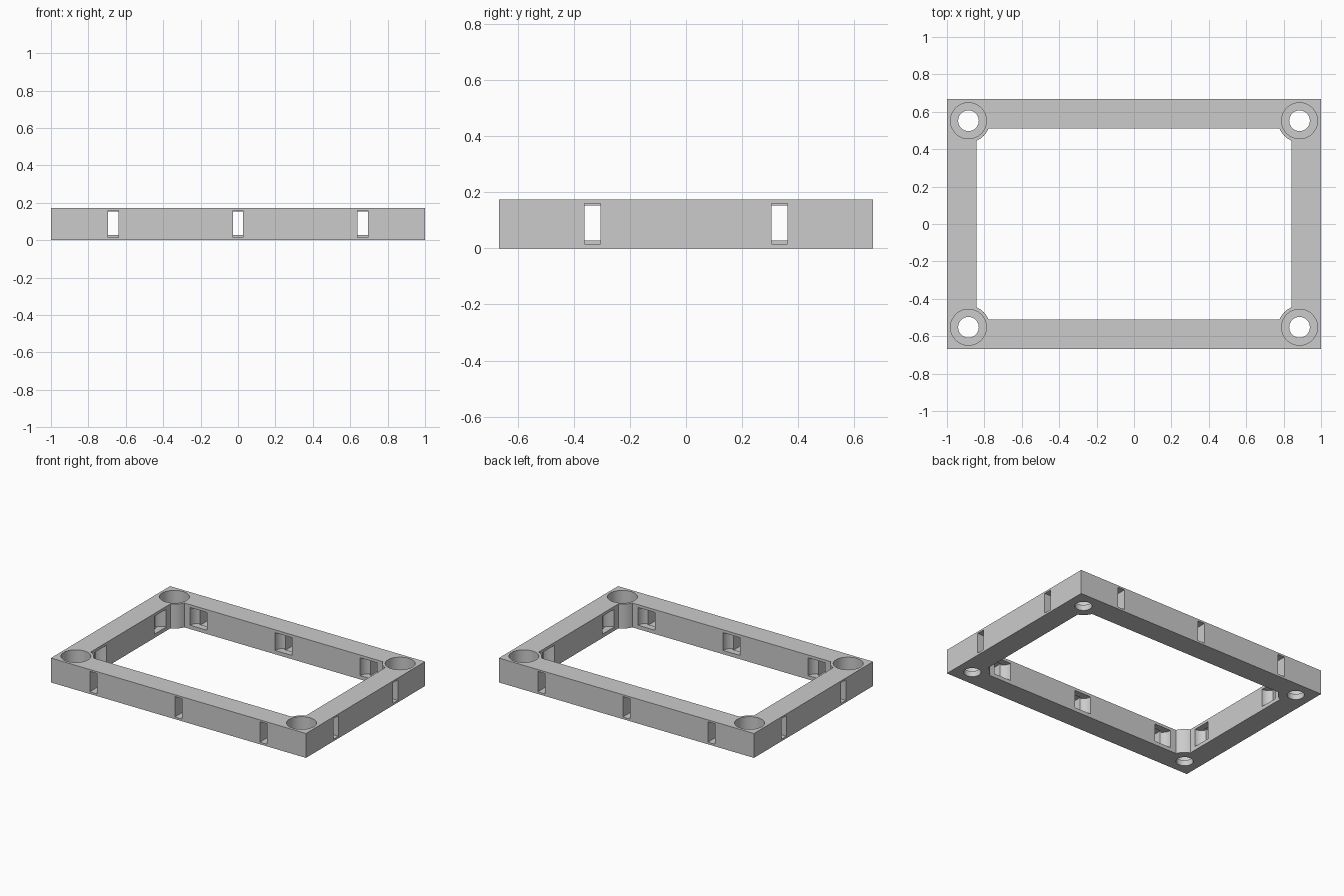
import bpy
from math import pi

old = bpy.data.objects.get("Cube")
if old:
    bpy.data.objects.remove(old, do_unlink=True)

X, Y, H = 1.0, 0.667, 0.173      # outer half sizes and height
WALL = 0.157
PEG_X, PEG_Y = 0.885, 0.552      # corner hole centres

grey = bpy.data.materials.new("light_grey")
grey.use_nodes = True
grey.diffuse_color = (0.6, 0.6, 0.6, 1)
grey.node_tree.nodes["Principled BSDF"].inputs["Base Color"].default_value = (0.6, 0.6, 0.6, 1)


def box(name, x, y, z0, z1, sx, sy):
    bpy.ops.mesh.primitive_cube_add(size=1, location=(x, y, (z0 + z1) / 2))
    ob = bpy.context.object
    ob.name = name
    ob.scale = (sx, sy, z1 - z0)
    bpy.ops.object.transform_apply(location=True, rotation=True, scale=True)
    ob.data.materials.append(grey)
    return ob


def cylinder(name, x, y, z0, z1, r):
    bpy.ops.mesh.primitive_cylinder_add(vertices=64, radius=r, depth=z1 - z0,
                                        location=(x, y, (z0 + z1) / 2))
    ob = bpy.context.object
    ob.name = name
    bpy.ops.object.transform_apply(location=True, rotation=True, scale=True)
    ob.data.materials.append(grey)
    return ob


def combine(target, tool, operation):
    mod = target.modifiers.new(operation.title(), "BOOLEAN")
    mod.object, mod.operation, mod.solver = tool, operation, "EXACT"
    bpy.context.view_layer.objects.active = target
    bpy.ops.object.modifier_apply(modifier=mod.name)
    bpy.data.objects.remove(tool, do_unlink=True)


# Rectangular frame with an open middle
frame = box("frame", 0, 0, 0, H, 2 * X, 2 * Y)
combine(frame, box("opening", 0, 0, -0.1, 0.3, 2 * (X - WALL), 2 * (Y - WALL)), "DIFFERENCE")

# Corner bosses with through holes and deep counterbores
corners = [(sx * PEG_X, sy * PEG_Y) for sx in (-1, 1) for sy in (-1, 1)]
for x, y in corners:
    combine(frame, cylinder("boss", x, y, 0, H, 0.1145), "UNION")
for x, y in corners:
    combine(frame, cylinder("through_hole", x, y, -0.1, 0.3, 0.055), "DIFFERENCE")
    combine(frame, cylinder("counterbore", x, y, 0.04, 0.3, 0.096), "DIFFERENCE")


def wall_slot(x, y, nx, ny):
    """Narrow outer slot meeting a rounded pocket on the inner face."""
    depth = 0.11
    cx, cy = x - nx * (depth / 2 - 0.05), y - ny * (depth / 2 - 0.05)
    long = depth + 0.1
    slot = box("slot", cx, cy, 0.015, 0.16,
               long if nx else 0.056, long if ny else 0.056)
    combine(frame, slot, "DIFFERENCE")
    pocket = cylinder("pocket", x - nx * WALL, y - ny * WALL, 0.027, 0.153, 0.066)
    combine(frame, pocket, "DIFFERENCE")


for side in (-1, 1):
    for x in (-0.667, 0, 0.667):
        wall_slot(x, side * Y, 0, side)
    for y in (-0.333, 0.333):
        wall_slot(side * X, y, side, 0)

# Smooth round walls, crisp edges
bpy.ops.object.select_all(action="DESELECT")
frame.select_set(True)
bpy.context.view_layer.objects.active = frame
bpy.ops.object.shade_smooth_by_angle(angle=pi / 6)
